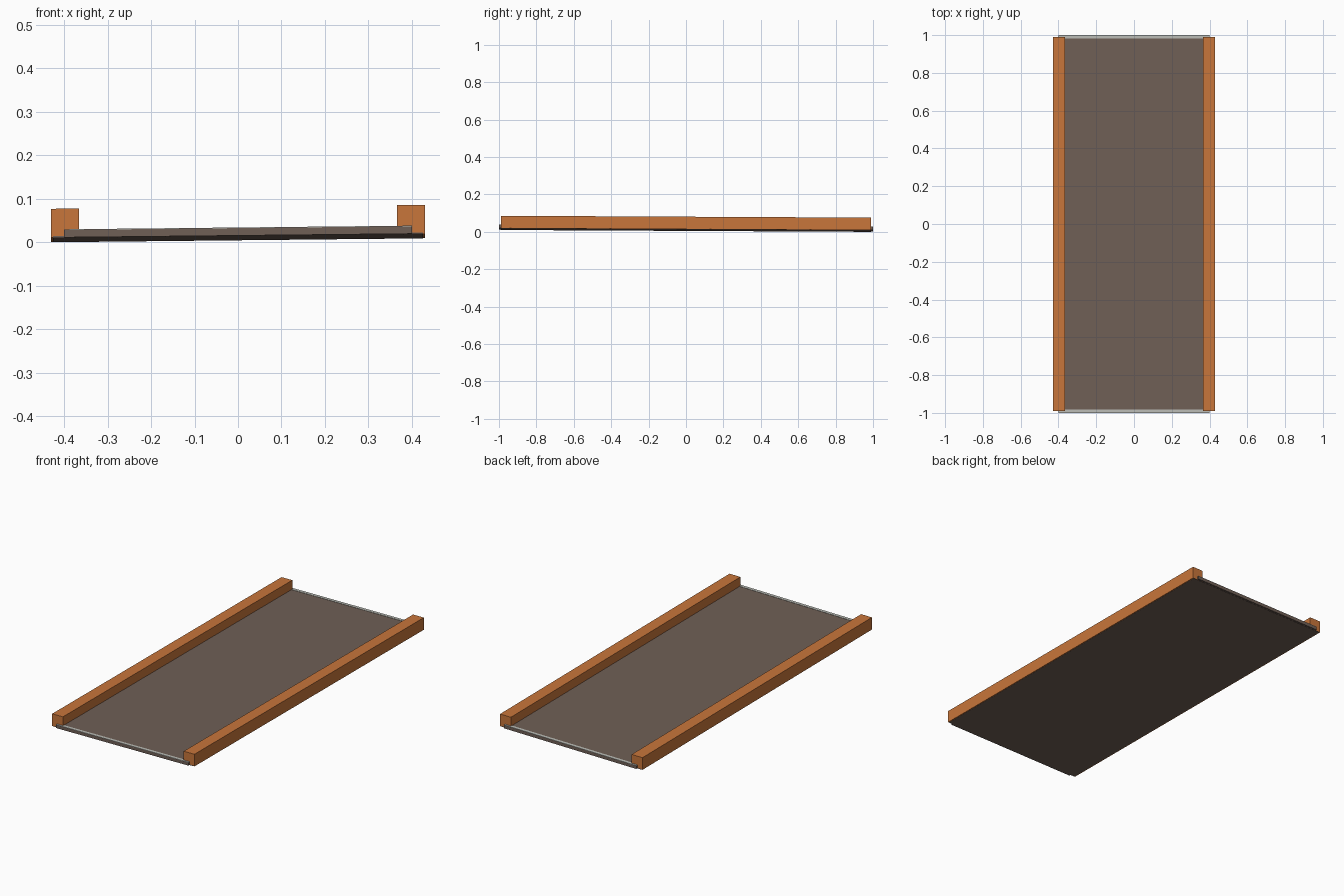
import bpy
import bmesh
from mathutils import Matrix

cube = bpy.data.objects.get("Cube")
if cube:
    bpy.data.objects.remove(cube, do_unlink=True)


def material(name, rgb):
    m = bpy.data.materials.new(name)
    m.use_nodes = True
    colour = (*rgb, 1.0)
    m.diffuse_color = colour
    m.node_tree.nodes["Principled BSDF"].inputs["Base Color"].default_value = colour
    return m


orange = material("orange wood", (0.58, 0.18, 0.043))
brown = material("grey brown deck", (0.16, 0.115, 0.093))
pale = material("pale grey edge", (0.50, 0.51, 0.47))

# Slight lean shared by all parts: higher at the left and the front
LEAN = Matrix.Identity(4)
LEAN[2][0], LEAN[2][1], LEAN[2][3] = 0.0105, -0.005, 0.0095


def box(name, low, high, mat):
    bm = bmesh.new()
    bmesh.ops.create_cube(bm, size=1)
    for v in bm.verts:
        v.co = [l + (h - l) * (c + 0.5) for l, h, c in zip(low, high, v.co)]
    bm.transform(LEAN)
    mesh = bpy.data.meshes.new(name)
    bm.to_mesh(mesh)
    bm.free()
    mesh.materials.append(mat)
    obj = bpy.data.objects.new(name, mesh)
    bpy.context.collection.objects.link(obj)
    return obj


# Deck: a broad slab with a thin underside board reaching below the rails
box("deck_slab", (-0.40, -1.0, 0.001), (0.40, 1.0, 0.018), brown)
box("underside_board", (-0.425, -0.99, 0), (0.425, 0.99, 0.004), brown)

# Square side rails
for side, s in (("left", 1), ("right", -1)):
    xs = sorted((s * 0.365, s * 0.43))
    box(side + "_rail", (xs[0], -0.99, 0.0006), (xs[1], 0.99, 0.067), orange)

# Pale strips along both ends of the deck
for end, s in (("front", -1), ("back", 1)):
    ys = sorted((s * 0.983, s * 1.0))
    box(end + "_edge_strip", (-0.40, ys[0], 0.0165), (0.40, ys[1], 0.0195), pale)
